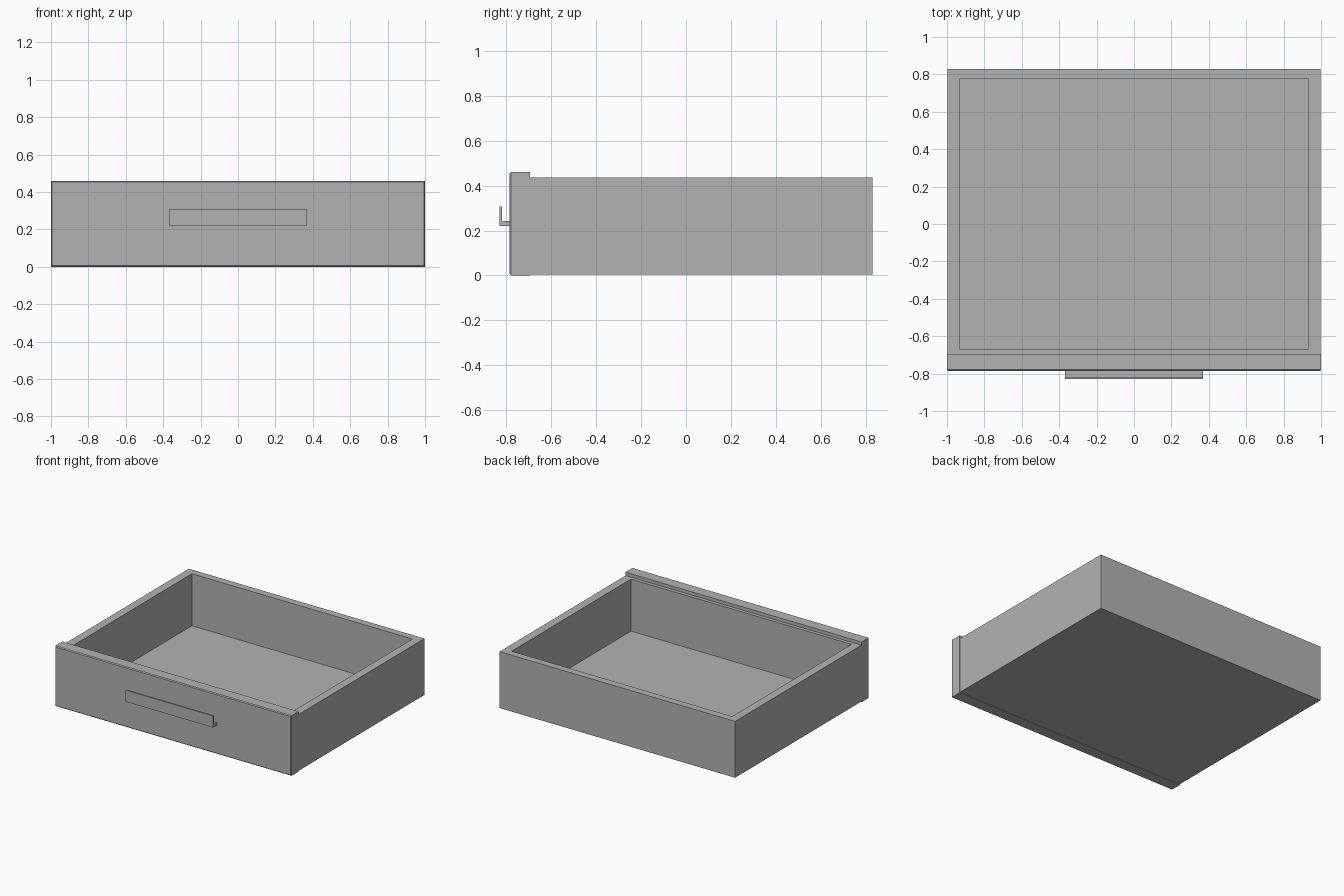
import bpy, bmesh

cube = bpy.data.objects.get("Cube")
if cube:
    bpy.data.objects.remove(cube, do_unlink=True)

GREY = (0.45, 0.45, 0.45, 1)
mat = bpy.data.materials.new("plain grey")
mat.use_nodes = True
mat.diffuse_color = GREY
mat.node_tree.nodes["Principled BSDF"].inputs["Base Color"].default_value = GREY


def finish(name, bm):
    bmesh.ops.recalc_face_normals(bm, faces=bm.faces)
    mesh = bpy.data.meshes.new(name)
    bm.to_mesh(mesh)
    bm.free()
    mesh.materials.append(mat)
    obj = bpy.data.objects.new(name, mesh)
    bpy.context.collection.objects.link(obj)
    return obj


def box(x, y0, y1, z0, z1):
    """Box symmetric about x = 0."""
    bm = bmesh.new()
    bmesh.ops.create_cube(bm, size=1)
    for v in bm.verts:
        v.co.x *= 2 * x
        v.co.y = y1 if v.co.y > 0 else y0
        v.co.z = z1 if v.co.z > 0 else z0
    return bm


# Open tray: inset the top, then push the inset down to the floor
BACK, JOINT, RIM = 0.83, -0.695, 0.435
bm = box(0.997, JOINT, BACK, 0.004, RIM)
top = max(bm.faces, key=lambda f: f.calc_center_median().z)
inner = bmesh.ops.extrude_face_region(bm, geom=[top])["geom"]
bmesh.ops.delete(bm, geom=[top], context="FACES_ONLY")
floor = [g for g in inner if isinstance(g, bmesh.types.BMFace)][0]
for v in floor.verts:
    v.co.x = 0.933 if v.co.x > 0 else -0.933
    v.co.y = 0.775 if v.co.y > 0 else -0.668
down = bmesh.ops.extrude_face_region(bm, geom=[floor])["geom"]
bmesh.ops.delete(bm, geom=[floor], context="FACES_ONLY")
for g in down:
    if isinstance(g, bmesh.types.BMVert):
        g.co.z = 0.037
finish("drawer_tray", bm)

# Front panel with a fine chamfer around its front face
FRONT = -0.785
bm = box(1.0, FRONT, JOINT, 0, 0.46)
edges = [e for e in bm.edges if all(v.co.y < FRONT + 0.01 for v in e.verts)]
bmesh.ops.bevel(bm, geom=edges, offset=0.006, segments=1, affect="EDGES")
finish("front_panel", bm)

# Handle: an L section swept across the panel
section = [(FRONT, 0.22), (-0.83, 0.22), (-0.83, 0.308),
           (-0.818, 0.308), (-0.818, 0.242), (FRONT, 0.242)]
bm = bmesh.new()
profile = bm.faces.new([bm.verts.new((-0.37, y, z)) for y, z in section])
swept = bmesh.ops.extrude_face_region(bm, geom=[profile])["geom"]
bmesh.ops.translate(bm, vec=(0.74, 0, 0),
                    verts=[g for g in swept if isinstance(g, bmesh.types.BMVert)])
finish("handle", bm)
